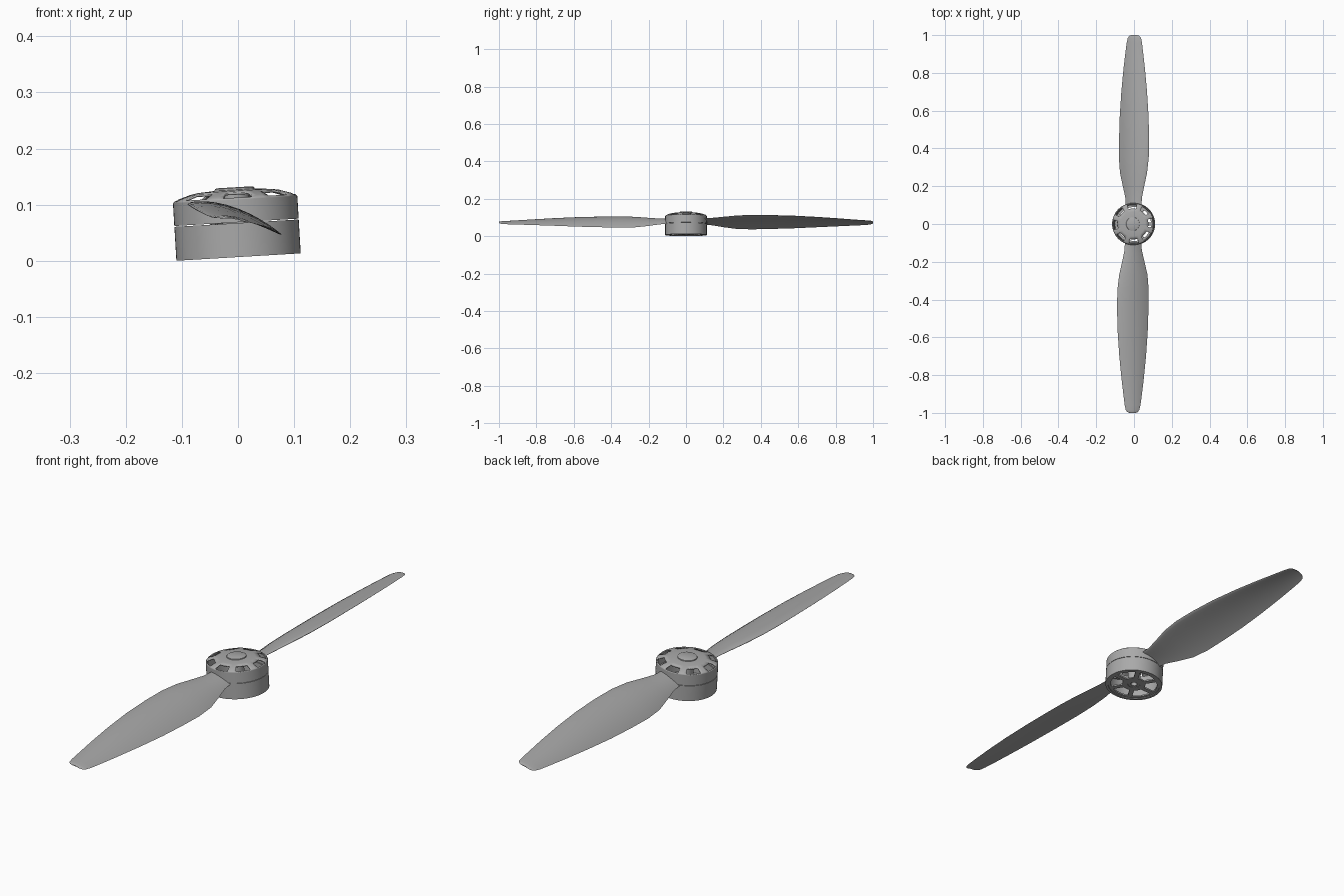
import bpy, bmesh, math
from mathutils import Matrix, Vector

if "Cube" in bpy.data.objects:
    bpy.data.objects.remove(bpy.data.objects["Cube"])

grey = bpy.data.materials.new("mid_grey")
grey.diffuse_color = (0.40, 0.40, 0.40, 1)
grey.use_nodes = True
grey.node_tree.nodes["Principled BSDF"].inputs["Base Color"].default_value = grey.diffuse_color
SEG = 64
# Whole assembly leans slightly about the blade axis
LEAN = Matrix.Translation((0.001, 0, 0.0066)) @ Matrix.Rotation(math.radians(-3.4), 4, 'Y')


def finish(bm, name, matrix=LEAN):
    bmesh.ops.recalc_face_normals(bm, faces=bm.faces)
    bm.transform(matrix)
    me = bpy.data.meshes.new(name)
    bm.to_mesh(me)
    bm.free()
    me.materials.append(grey)
    ob = bpy.data.objects.new(name, me)
    bpy.context.collection.objects.link(ob)
    bpy.ops.object.select_all(action='DESELECT')
    ob.select_set(True)
    bpy.context.view_layer.objects.active = ob
    bpy.ops.object.shade_smooth_by_angle(angle=math.radians(35))
    return ob


def revolve(name, profile, closed=True, skip=None, thickness=0):
    """Spin (radius, z) points; skip(band, segment) leaves openings."""
    bm = bmesh.new()
    rings = []
    for r, z in profile:
        rings.append([bm.verts.new((r * math.cos(2 * math.pi * s / SEG),
                                    r * math.sin(2 * math.pi * s / SEG), z))
                      for s in range(SEG)])
    n = len(rings)
    for i in range(n if closed else n - 1):
        a, b = rings[i], rings[(i + 1) % n]
        for s in range(SEG):
            if skip and skip(i, s):
                continue
            t = (s + 1) % SEG
            bm.faces.new((a[s], a[t], b[t], b[s]))
    if not closed:
        bm.faces.new(rings[-1])
    ob = finish(bm, name)
    if thickness:
        mod = ob.modifiers.new("thickness", 'SOLIDIFY')
        mod.thickness = thickness
        mod.offset = -1
    return ob


def tube(name, r_in, r_out, z0, z1):
    return revolve(name, [(r_out, z0), (r_out, z1), (r_in, z1), (r_in, z0)])


# Motor can: lower and upper walls with a fine seam
tube("lower_can", 0.101, 0.111, 0.0, 0.0605)
tube("upper_can", 0.103, 0.111, 0.062, 0.102)

# Domed cap with eight cooling windows
revolve("vented_cap",
        [(0.111, 0.102), (0.1075, 0.106), (0.102, 0.109), (0.082, 0.115),
         (0.065, 0.118), (0.036, 0.120)],
        closed=False, thickness=0.004,
        skip=lambda band, s: band in (1, 2) and (s + 2) % 8 < 5)

# Raised centre button
revolve("cap_button", [(0.036, 0.119), (0.035, 0.123), (0.032, 0.1245)], closed=False)

# Shaft inside the can
tube("shaft", 0.012, 0.025, 0.004, 0.118)

# Underside base: outer lip, bearing ring and spokes
tube("base_lip", 0.090, 0.102, 0.003, 0.009)
tube("base_ring", 0.024, 0.045, 0.003, 0.009)
for k in range(6):
    bm = bmesh.new()
    bmesh.ops.create_cube(bm, size=1, matrix=Matrix.Rotation(k * math.pi / 3, 4, 'Z')
                          @ Matrix.Translation((0.068, 0, 0.006))
                          @ Matrix.Diagonal((0.054, 0.018, 0.006, 1)))
    finish(bm, "base_spoke")

# Blade stations: radius, leading x, trailing x, pitch in degrees, centre z
STATIONS = [
    (0.095, -0.043, 0.042, 19, 0.075), (0.14, -0.045, 0.045, 20, 0.074),
    (0.20, -0.057, 0.059, 22, 0.073), (0.27, -0.072, 0.075, 22.5, 0.073),
    (0.35, -0.081, 0.081, 22, 0.073), (0.45, -0.083, 0.080, 21, 0.073),
    (0.57, -0.080, 0.076, 20, 0.073), (0.70, -0.072, 0.067, 18, 0.072),
    (0.82, -0.061, 0.055, 16, 0.070), (0.91, -0.051, 0.044, 14, 0.068),
    (0.96, -0.045, 0.037, 13, 0.067), (0.985, -0.040, 0.031, 12, 0.067),
    (0.996, -0.031, 0.022, 12, 0.067), (1.0, -0.020, 0.012, 12, 0.067)]
N = 12


def airfoil(lead, trail, r):
    """Closed cambered section in chord and height."""
    chord = trail - lead
    thick = 0.095 * chord * (1.25 - 0.6 * r)
    pts = []
    for j in range(2 * N):
        ang = math.pi * j / N
        u = (1 - math.cos(ang)) / 2
        half = thick * (math.sqrt(u) * (1 - u) * 1.3 + 0.06 * math.sin(math.pi * u))
        camber = 0.07 * chord * (4 * u * (1 - u) - 0.5)
        pts.append((lead + u * chord, camber + (half if j < N else -half)))
    return pts


def blade(name, turn):
    bm = bmesh.new()
    rings = []
    for r, lead, trail, pitch, z in STATIONS:
        p = math.radians(pitch)
        c, s = math.cos(p), math.sin(p)
        # Stretch the chord so its plan width stays as listed
        rings.append([bm.verts.new((x + h * s, -r, z - x * s / c + h * c))
                      for x, h in airfoil(lead, trail, r)])
    for a, b in zip(rings, rings[1:]):
        for j in range(2 * N):
            k = (j + 1) % (2 * N)
            bm.faces.new((a[j], a[k], b[k], b[j]))
    bm.faces.new(rings[0])
    bm.faces.new(rings[-1])
    finish(bm, name, LEAN @ Matrix.Rotation(turn, 4, 'Z'))


blade("front_blade", 0)
blade("back_blade", math.pi)
